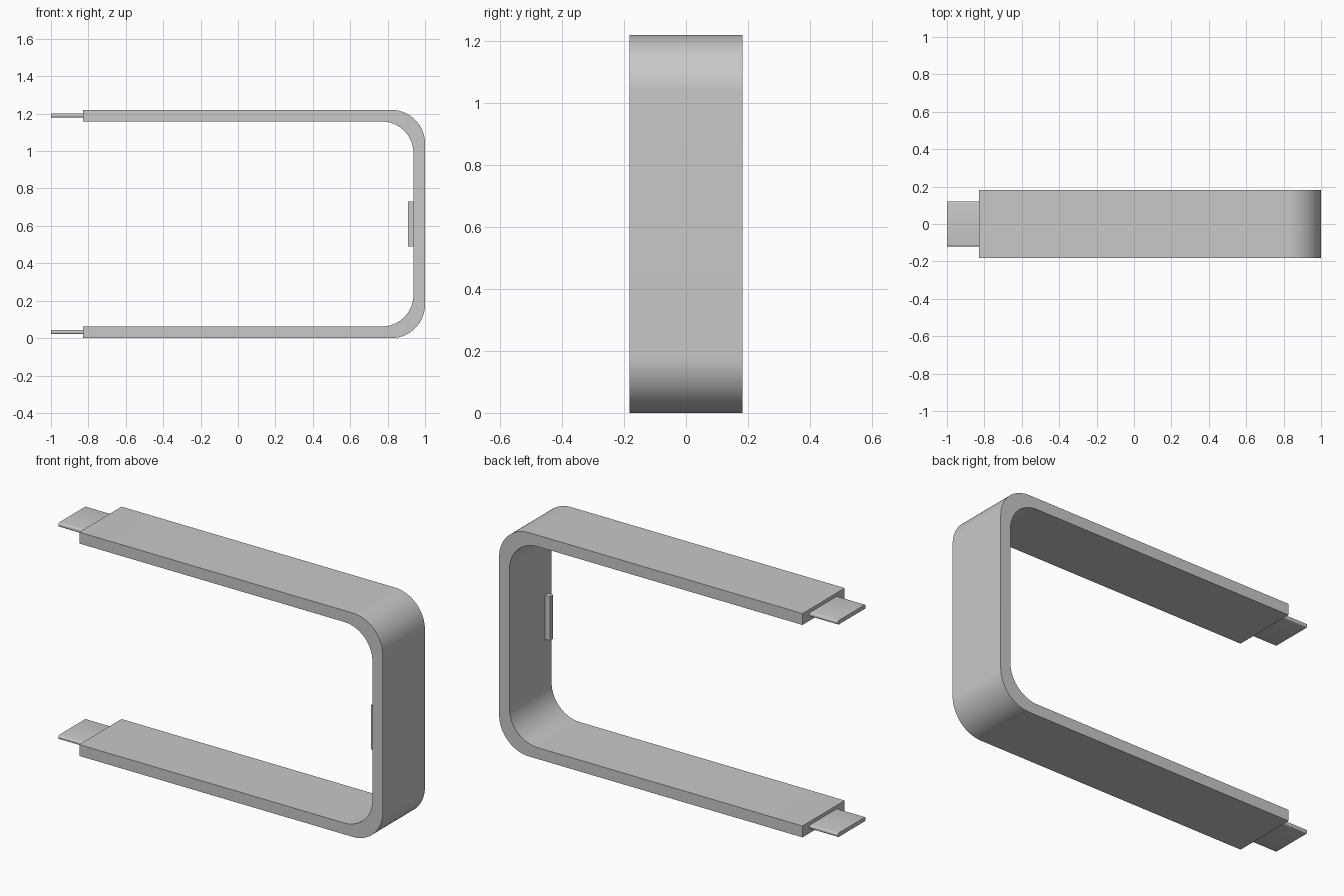
import bpy, bmesh, math

cube = bpy.data.objects.get("Cube")
if cube:
    bpy.data.objects.remove(cube, do_unlink=True)

# One plain grey material
grey = bpy.data.materials.new("plain grey")
grey.use_nodes = True
colour = (0.58, 0.58, 0.58, 1)
grey.diffuse_color = colour
grey.node_tree.nodes["Principled BSDF"].inputs["Base Color"].default_value = colour

HEIGHT, HALF_DEPTH, THICK = 1.22, 0.182, 0.062
BAND_END = -0.83


def extrude_profile(name, outline, y0, y1):
    """Extrude an x-z outline from y0 to y1, with smooth rounded corners."""
    bm = bmesh.new()
    face = bm.faces.new([bm.verts.new((x, y0, z)) for x, z in outline])
    result = bmesh.ops.extrude_face_region(bm, geom=[face])
    moved = [v for v in result["geom"] if isinstance(v, bmesh.types.BMVert)]
    bmesh.ops.translate(bm, verts=moved, vec=(0, y1 - y0, 0))
    bmesh.ops.recalc_face_normals(bm, faces=bm.faces)
    return finish(name, bm)


def finish(name, bm):
    mesh = bpy.data.meshes.new(name)
    bm.to_mesh(mesh)
    bm.free()
    obj = bpy.data.objects.new(name, mesh)
    bpy.context.collection.objects.link(obj)
    mesh.materials.append(grey)
    bpy.ops.object.select_all(action="DESELECT")
    obj.select_set(True)
    bpy.context.view_layer.objects.active = obj
    bpy.ops.object.shade_smooth_by_angle(angle=math.radians(30))
    return obj


def box(name, lo, hi, bevel=0.0):
    """Box between two corners; optional rounding of the edges along x."""
    bm = bmesh.new()
    bmesh.ops.create_cube(bm, size=1)
    for v in bm.verts:
        v.co = [(a + b) / 2 + c * (b - a) for a, b, c in zip(lo, hi, v.co)]
    if bevel:
        edges = [e for e in bm.edges
                 if abs(e.verts[0].co.x - e.verts[1].co.x) > 0.01]
        bmesh.ops.bevel(bm, geom=edges, offset=bevel, segments=4,
                        profile=0.5, affect="EDGES")
    return finish(name, bm)


def u_path(inset, radius, steps=24):
    """Open U line: bottom end, two rounded corners, top end."""
    right, low, high = 1 - inset, inset, HEIGHT - inset
    points = [(BAND_END, low)]
    for start, cz in ((-90, low + radius), (0, high - radius)):
        for i in range(steps + 1):
            a = math.radians(start + 90 * i / steps)
            points.append((right - radius + radius * math.cos(a),
                           cz + radius * math.sin(a)))
    points.append((BAND_END, high))
    return points


# U-shaped band
outline = u_path(0, 0.18) + u_path(THICK, 0.17)[::-1]
extrude_profile("band", outline, -HALF_DEPTH, HALF_DEPTH)

# Thin tabs at the open ends
for name, z in (("lower_tab", 0.032), ("upper_tab", HEIGHT - THICK + 0.032)):
    box(name, (-1, -0.12, z - 0.011), (BAND_END, 0.12, z + 0.011), 0.009)

# Narrow button on the inside of the upright
box("inner_button", (0.908, -0.153, 0.49), (1 - THICK, -0.125, 0.73))
